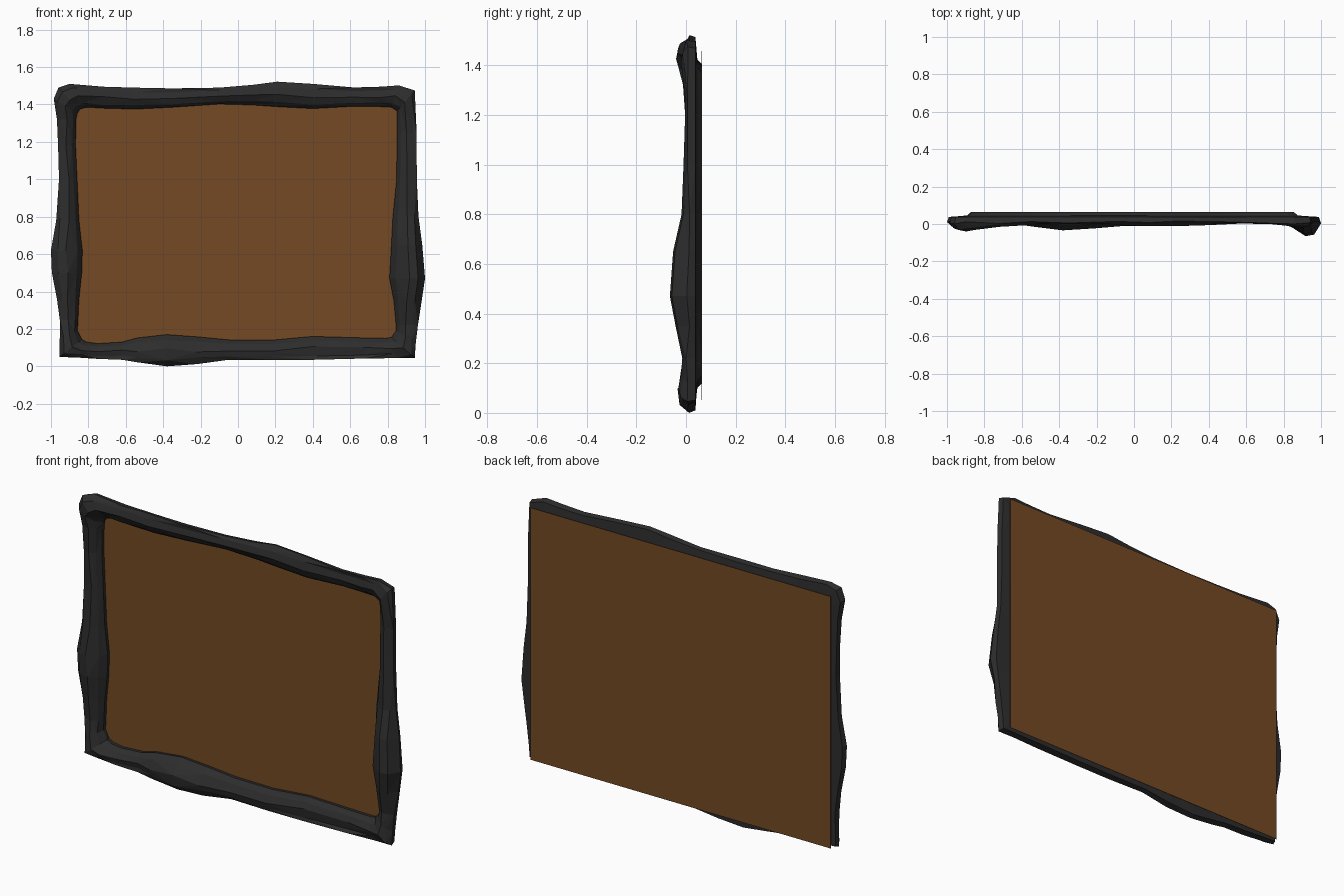
import bpy, bmesh, random

random.seed(4)


def material(name, rgb):
    m = bpy.data.materials.new(name)
    m.diffuse_color = (*rgb, 1)
    return m


def add_object(name, bm, mat):
    bmesh.ops.recalc_face_normals(bm, faces=bm.faces)
    me = bpy.data.meshes.new(name)
    bm.to_mesh(me)
    bm.free()
    me.materials.append(mat)
    ob = bpy.data.objects.new(name, me)
    bpy.context.collection.objects.link(ob)
    return ob


charcoal = material("charcoal frame", (0.026, 0.026, 0.026))
brown = material("brown board", (0.175, 0.068, 0.017))

# Each bar: (position along bar, outer edge, inner edge, front depth)
top = [(-.72, 1.495, 1.38, -.015), (-.55, 1.49, 1.375, -.005), (-.35, 1.486, 1.385, 0),
       (-.1, 1.49, 1.402, -.005), (.08, 1.505, 1.397, -.012), (.21, 1.522, 1.388, -.012),
       (.4, 1.51, 1.378, -.006), (.62, 1.491, 1.39, .005), (.76, 1.495, 1.388, 0)]
right = [(1.25, .955, .85, -.002), (1.0, .956, .848, -.01), (.8, .965, .828, -.018),
         (.65, .985, .82, -.052), (.47, 1.0, .81, -.065), (.35, .982, .833, -.042),
         (.22, .962, .845, -.015)]
bottom = [(.68, .042, .152, .005), (.4, .035, .16, 0), (.18, .035, .14, -.01),
          (-.05, .035, .142, -.01), (-.22, .012, .158, -.024), (-.38, 0, .17, -.034),
          (-.54, .022, .152, -.014), (-.62, .035, .13, -.002), (-.75, .04, .122, -.008)]
left = [(.25, -.953, -.855, -.005), (.36, -.968, -.85, -.015), (.5, -.995, -.835, -.03),
        (.62, -1.0, -.832, -.03), (.78, -.972, -.85, -.015), (1.0, -.957, -.86, -.002),
        (1.18, -.962, -.868, -.002), (1.32, -.968, -.866, -.012)]


def across(bar):
    return [((p, o), (p, i), f) for p, o, i, f in bar]


def upright(bar):
    return [((o, p), (i, p), f) for p, o, i, f in bar]


# Corner stations: outer point, inner point, front depth
corner_tl = [((-.985, 1.43), (-.86, 1.35), -.03), ((-.96, 1.49), (-.845, 1.375), -.04),
             ((-.9, 1.51), (-.81, 1.385), -.032)]
corner_tr = [((.86, 1.502), (.82, 1.385), -.012), ((.945, 1.475), (.85, 1.365), -.02)]
corner_br = [((.95, .12), (.845, .19), -.02), ((.945, .045), (.82, .155), -.03),
             ((.85, .044), (.79, .15), -.01)]
corner_bl = [((-.86, .047), (-.81, .13), -.025), ((-.955, .05), (-.835, .145), -.03),
             ((-.953, .15), (-.858, .19), -.02)]
stations = (corner_tl + across(top) + corner_tr + upright(right) + corner_br
            + across(bottom) + corner_bl + upright(left))

# Frame: a lumpy hewn cross-section swept around the opening
bm = bmesh.new()
rings = []
for (ox, oz), (ix, iz), front in stations:
    j = lambda a: random.uniform(-a, a)
    section = [(.06, .038), (0, .008 + j(.008)), (.2 + j(.05), front + .008),
               (.5 + j(.07), front), (.82 + j(.03), front * .5 + .016),
               (1, .04), (.97, .0645), (.75, .046)]
    rings.append([bm.verts.new((ox + (ix - ox) * t, y, oz + (iz - oz) * t))
                  for t, y in section])
for a, b in zip(rings, rings[1:] + rings[:1]):
    for k in range(len(a)):
        n = (k + 1) % len(a)
        bm.faces.new((a[k], a[n], b[n], b[k]))
bmesh.ops.triangulate(bm, faces=bm.faces)
add_object("frame", bm, charcoal)

# Board: thin sheet closing the back
bm = bmesh.new()
bmesh.ops.create_cube(bm, size=1)
for v in bm.verts:
    v.co = (v.co.x * 1.85 - .012, .064 + v.co.y * .002, .755 + v.co.z * 1.405)
add_object("board", bm, brown)
